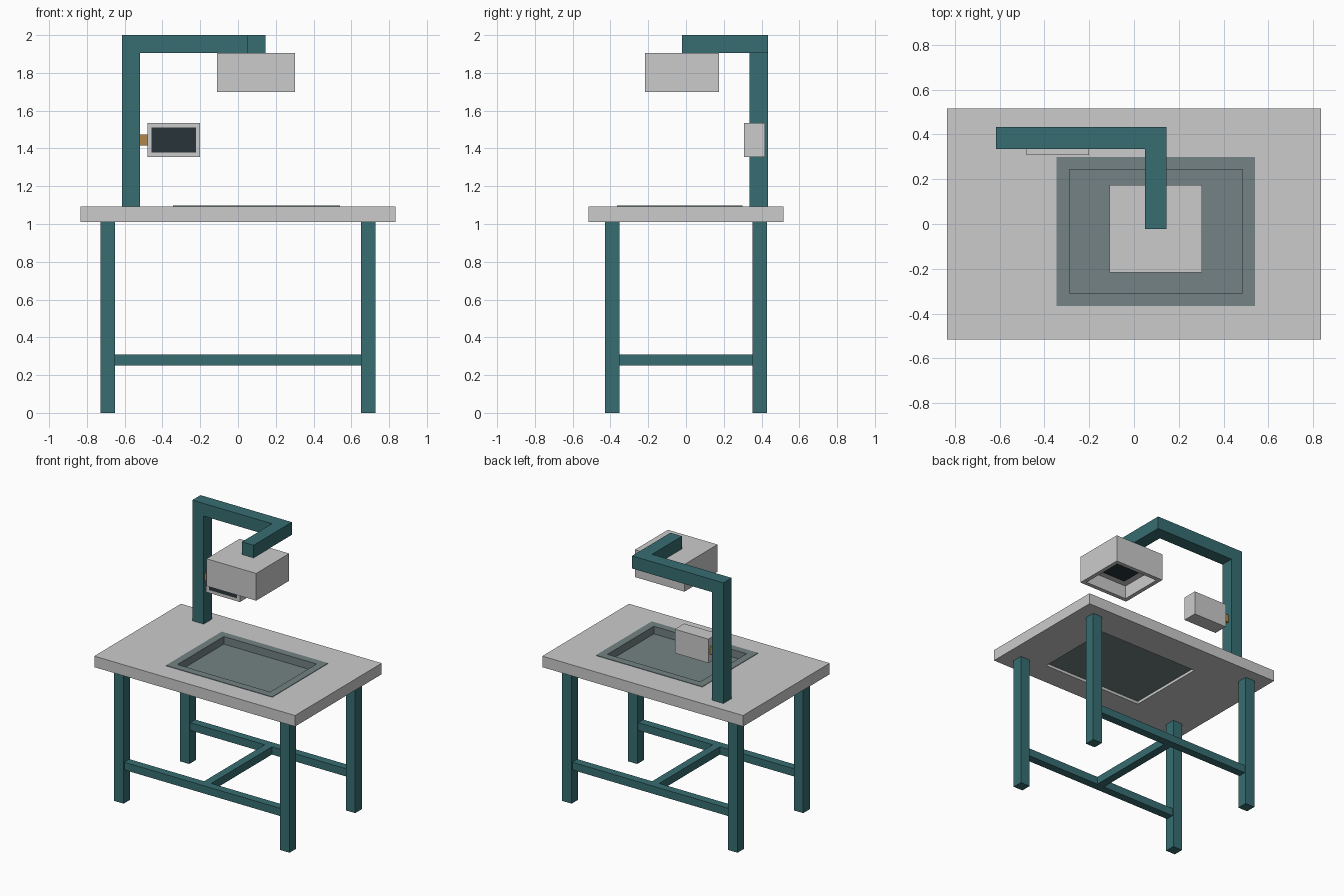
import bpy, bmesh

if "Cube" in bpy.data.objects:
    bpy.data.objects.remove(bpy.data.objects["Cube"])


def material(name, color):
    m = bpy.data.materials.new(name)
    m.diffuse_color = (*color, 1)
    m.use_nodes = True
    m.node_tree.nodes["Principled BSDF"].inputs["Base Color"].default_value = m.diffuse_color
    return m


TEAL = material("teal_paint", (0.038, 0.155, 0.17))
SLATE = material("slate_tray", (0.175, 0.225, 0.23))
DARK = material("dark_panel", (0.022, 0.035, 0.042))
ORANGE = material("orange_bracket", (0.45, 0.24, 0.07))


def loft(name, loops, mat=None, ring=False, along_y=False):
    """Join rectangles (a0, a1, b0, b1, level); cap the ends or close as a ring."""
    bm = bmesh.new()
    rows = []
    for a0, a1, b0, b1, h in loops:
        pts = [(a0, b0), (a1, b0), (a1, b1), (a0, b1)]
        rows.append([bm.verts.new((a, h, b) if along_y else (a, b, h)) for a, b in pts])
    pairs = list(zip(rows, rows[1:]))
    if ring:
        pairs.append((rows[-1], rows[0]))
    else:
        bm.faces.new(rows[0])
        bm.faces.new(rows[-1])
    for lo, hi in pairs:
        for i in range(4):
            j = (i + 1) % 4
            bm.faces.new((lo[i], lo[j], hi[j], hi[i]))
    bmesh.ops.recalc_face_normals(bm, faces=bm.faces)
    me = bpy.data.meshes.new(name)
    bm.to_mesh(me)
    bm.free()
    if mat:
        me.materials.append(mat)
    ob = bpy.data.objects.new(name, me)
    bpy.context.collection.objects.link(ob)
    return ob


def box(name, x0, x1, y0, y1, z0, z1, mat=None):
    return loft(name, [(x0, x1, y0, y1, z0), (x0, x1, y0, y1, z1)], mat)


def inset(r, d):
    return (r[0] + d, r[1] - d, r[2] + d, r[3] - d)


# Table top with a through opening
slab = (-0.835, 0.835, -0.515, 0.515)
lip = (-0.345, 0.54, -0.365, 0.30)
hole = inset(lip, 0.028)
loft("table_top", [(*slab, 1.01), (*slab, 1.093), (*hole, 1.093), (*hole, 1.01)], ring=True)

# Sunken tray with a thin lip resting on the table
body, well = inset(hole, 0.001), inset(lip, 0.057)
loft("sunken_tray", [(*body, 1.03), (*body, 1.0935), (*lip, 1.0935), (*lip, 1.097),
                     (*well, 1.097), (*well, 1.04)], SLATE)

# Legs and side-to-side stretchers
for row, y in (("front", -0.39), ("back", 0.39)):
    for side, x in (("left", -0.69), ("right", 0.69)):
        box(f"{row}_{side}_leg", x - 0.039, x + 0.039, y - 0.039, y + 0.039, 0, 1.01, TEAL)
    box(f"{row}_stretcher", -0.651, 0.651, y - 0.03, y + 0.03, 0.25, 0.308, TEAL)
box("cross_stretcher", -0.03, 0.03, -0.36, 0.36, 0.25, 0.308, TEAL)

# Overhead gantry
box("gantry_post", -0.615, -0.52, 0.335, 0.433, 1.093, 1.905, TEAL)
box("gantry_side_arm", -0.615, 0.145, 0.335, 0.433, 1.905, 2.0, TEAL)
box("gantry_forward_arm", 0.048, 0.145, -0.022, 0.335, 1.905, 2.0, TEAL)

# Overhead head, hollow underneath, with a dark panel inside
head = (-0.11, 0.303, -0.217, 0.175)
cavity = inset(head, 0.03)
loft("overhead_head", [(*head, 1.905), (*head, 1.70), (*cavity, 1.70), (*cavity, 1.80)])
panel = inset(head, 0.10)
box("head_panel", *panel, 1.78, 1.80, DARK)

# Monitor with a recessed screen, held by a bracket (rectangles in x, z)
case = (-0.48, -0.20, 1.355, 1.535)
opening = inset(case, 0.023)
loft("monitor_case", [(*case, 0.418), (*case, 0.307), (*opening, 0.307), (*opening, 0.315)],
     along_y=True)
loft("monitor_screen", [(*opening, 0.315), (*opening, 0.309)], DARK, along_y=True)
box("monitor_bracket", -0.52, -0.48, 0.345, 0.40, 1.415, 1.473, ORANGE)
